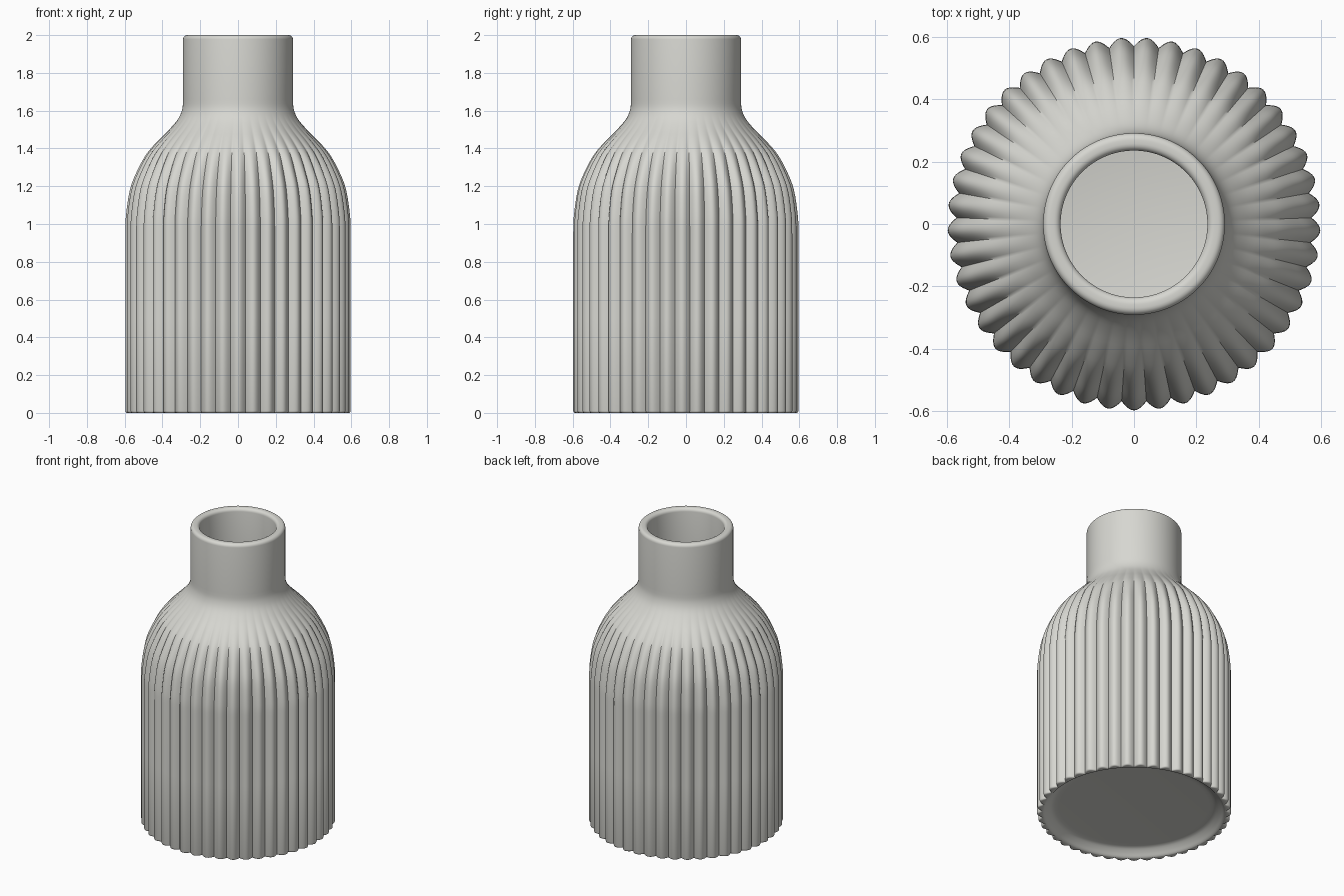
import bpy, bmesh, math

if "Cube" in bpy.data.objects:
    bpy.data.objects.remove(bpy.data.objects["Cube"])

LOBES, SEG = 45, 450


def spline(pts, n):
    # Catmull-Rom curve through profile points (r, z)
    p = [pts[0]] + pts + [pts[-1]]
    out = []
    for i in range(1, len(p) - 2):
        a, b, c, d = p[i - 1:i + 3]
        for k in range(n):
            t = k / n
            out.append(tuple(0.5 * (2 * b[j] + (c[j] - a[j]) * t
                       + (2 * a[j] - 5 * b[j] + 4 * c[j] - d[j]) * t * t
                       + (3 * b[j] - a[j] - 3 * c[j] + d[j]) * t ** 3) for j in (0, 1)))
    return out + [pts[-1]]


def arc(cr, cz, rad, a0, a1, n=5):
    return [(cr + rad * math.cos(math.radians(a0 + (a1 - a0) * i / n)),
             cz + rad * math.sin(math.radians(a0 + (a1 - a0) * i / n))) for i in range(n + 1)]


# recessed underside, from the centre out to the foot
under = [(0, 0.05)] + spline([(0.46, 0.05), (0.50, 0.045), (0.53, 0.025), (0.55, 0.006), (0.56, 0.0)], 3)
# fluted body, shoulder, then plain neck
outer = [(0.588, 0.0), (0.594, 0.003), (0.597, 0.01), (0.597, 0.5)]
outer += spline([(0.597, 0.95), (0.594, 1.04), (0.573, 1.18), (0.535, 1.28), (0.485, 1.37),
                 (0.425, 1.44), (0.36, 1.505), (0.315, 1.56), (0.295, 1.61), (0.291, 1.66)], 4)
# rounded lip, then the hollow inside
lip = arc(0.269, 1.978, 0.022, 0, 90) + arc(0.257, 1.978, 0.022, 90, 180)
inner = spline([(0.235, 1.66), (0.24, 1.60), (0.26, 1.54), (0.305, 1.48), (0.37, 1.41), (0.43, 1.34),
                (0.48, 1.25), (0.515, 1.15), (0.535, 1.0)], 3)
inner += [(0.535, 0.5), (0.535, 0.14), (0.525, 0.115), (0.50, 0.10), (0, 0.10)]

profile = [(r, z, False) for r, z in under] + [(r, z, True) for r, z in outer]
profile += [(r, z, False) for r, z in lip + inner]

bm = bmesh.new()
rings = []
for r, z, fluted in profile:
    if r == 0:
        rings.append([bm.verts.new((0, 0, z))])
        continue
    # flutes fade out up the shoulder
    t = min(1, max(0, (1.60 - z) / 0.4))
    depth = 0.028 * r / 0.6 * t * t * (3 - 2 * t) if fluted else 0
    ring = []
    for i in range(SEG):
        a = 2 * math.pi * i / SEG
        rr = r - depth * (1 - abs(math.cos(a * LOBES / 2)))
        ring.append(bm.verts.new((rr * math.sin(a), -rr * math.cos(a), z)))
    rings.append(ring)

for lo, hi in zip(rings, rings[1:]):
    for i in range(SEG):
        j = (i + 1) % SEG
        if len(lo) == 1:
            bm.faces.new((lo[0], hi[j], hi[i]))
        elif len(hi) == 1:
            bm.faces.new((lo[i], lo[j], hi[0]))
        else:
            bm.faces.new((lo[i], lo[j], hi[j], hi[i]))
bmesh.ops.recalc_face_normals(bm, faces=bm.faces)

mesh = bpy.data.meshes.new("fluted_vase")
bm.to_mesh(mesh)
bm.free()
vase = bpy.data.objects.new("fluted_vase", mesh)
bpy.context.collection.objects.link(vase)

mat = bpy.data.materials.new("warm_light_grey")
mat.diffuse_color = (0.68, 0.68, 0.64, 1)
mat.use_nodes = True
mat.node_tree.nodes["Principled BSDF"].inputs["Base Color"].default_value = mat.diffuse_color
mesh.materials.append(mat)

bpy.context.view_layer.objects.active = vase
vase.select_set(True)
bpy.ops.object.shade_smooth_by_angle(angle=math.radians(50))
